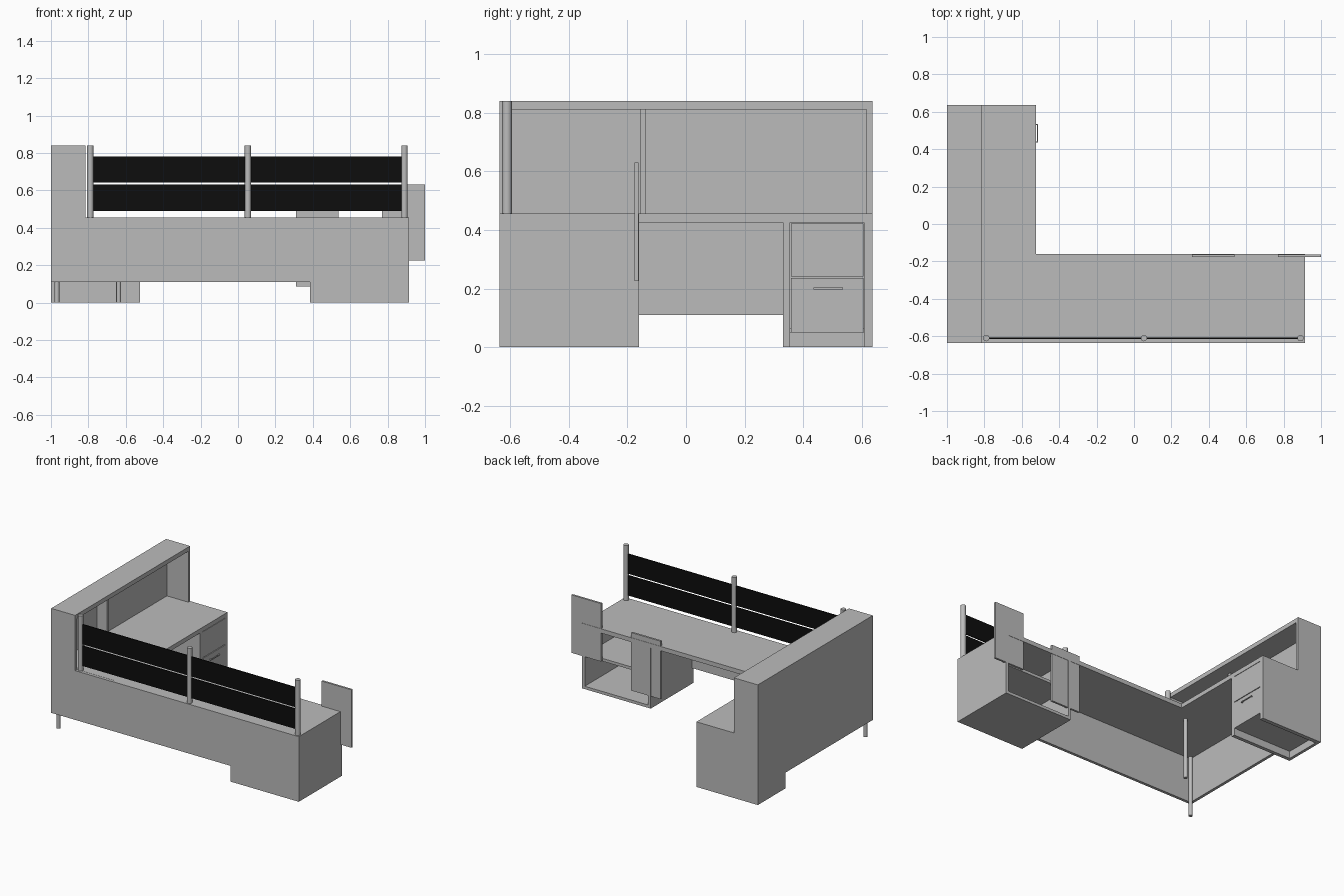
import bpy

cube = bpy.data.objects.get("Cube")
if cube:
    bpy.data.objects.remove(cube, do_unlink=True)


def material(name, rgb):
    m = bpy.data.materials.new(name)
    m.use_nodes = True
    colour = (*rgb, 1)
    m.diffuse_color = colour
    m.node_tree.nodes["Principled BSDF"].inputs["Base Color"].default_value = colour
    return m


GREY = material("light grey", (0.5, 0.5, 0.5))
BLACK = material("black", (0.004, 0.004, 0.004))


def box(name, x, y, z, mat=GREY):
    """Panel spanning the given (low, high) pairs."""
    bpy.ops.mesh.primitive_cube_add(size=1)
    o = bpy.context.object
    o.name = name
    for v in o.data.vertices:
        v.co = [lo if c < 0 else hi for c, (lo, hi) in zip(v.co, (x, y, z))]
    o.data.materials.append(mat)
    return o


def rod(name, x, y, z, radius):
    """Upright smooth cylinder between two heights."""
    bpy.ops.mesh.primitive_cylinder_add(vertices=24, radius=radius, depth=z[1] - z[0],
                                        location=(x, y, sum(z) / 2))
    o = bpy.context.object
    o.name = name
    o.data.materials.append(GREY)
    bpy.ops.object.shade_smooth_by_angle()


# Main dimensions
LEFT, RIGHT, FRONT, BACK = -1.0, 0.915, -0.635, 0.635
WING_X, RUN_Y, HUTCH_X = -0.525, -0.16, -0.815
UNDER, TOP, HIGH, SKIRT, T = 0.425, 0.455, 0.84, 0.11, 0.02

# L-shaped worktop
box("front_worktop", (WING_X, RIGHT), (FRONT, RUN_Y), (UNDER, TOP))
box("wing_worktop", (LEFT + T, WING_X), (FRONT + T, BACK - T), (UNDER, TOP))

# Outer panels
box("front_panel", (LEFT, RIGHT), (FRONT, FRONT + T), (SKIRT, TOP - 0.001))
box("wing_outer_panel", (LEFT, LEFT + T), (FRONT + T, BACK - T), (SKIRT, HIGH - 0.03))
box("wing_end_panel", (LEFT, WING_X), (BACK - T, BACK), (0, TOP))

# Open shelf unit above the wing
box("hutch_top", (LEFT, HUTCH_X), (FRONT, BACK), (HIGH - 0.03, HIGH))
for name, y in (("front", FRONT), ("back", BACK - T)):
    box("hutch_end_" + name, (LEFT, HUTCH_X), (y, y + T), (TOP - 0.001, HIGH - 0.03))
box("hutch_divider", (LEFT + T, -0.905), (-0.157, -0.137), (TOP, HIGH - 0.03))

# Drawer pedestal, open underneath
box("drawer_side", (LEFT, WING_X), (0.33, 0.355), (0, UNDER))
box("drawer_back", (LEFT, LEFT + T), (0.355, BACK - T), (0, SKIRT))
box("drawer_inner_side", (LEFT + T, WING_X), (0.607, BACK - T), (0, UNDER))
box("drawer_floor", (LEFT + T, -0.545), (0.355, 0.607), (0.05, 0.065))
for name, z in (("lower", (0.05, 0.236)), ("upper", (0.241, 0.422))):
    box(name + "_drawer_front", (-0.545, WING_X), (0.358, 0.605), z)
box("drawer_handle_bar", (-0.518, -0.512), (0.435, 0.535), (0.197, 0.203))
for y in (0.435, 0.529):
    box("drawer_handle_mount", (WING_X, -0.512), (y, y + 0.006), (0.197, 0.203))

# Cabinet pedestal, open toward the back
CAB = 0.385
box("cabinet_inner_side", (CAB, CAB + T), (FRONT + T, RUN_Y), (0, UNDER))
box("cabinet_outer_side", (RIGHT - T, RIGHT), (FRONT + T, RUN_Y), (0, UNDER))
box("cabinet_front", (CAB, RIGHT), (FRONT, FRONT + T), (0, SKIRT))
box("cabinet_floor", (CAB + T, RIGHT - T), (FRONT + T, RUN_Y), (0, T))
box("cabinet_shelf", (CAB + T, RIGHT - T), (FRONT + T, RUN_Y - 0.02), (0.22, 0.24))

# Detached cabinet doors
box("outer_door", (0.77, 1.0), (-0.176, -0.162), (0.225, 0.63))
box("inner_door", (0.31, 0.537), (-0.176, -0.162), (0.085, 0.49))

# Screen on the front worktop
SCREEN_Y = -0.61
POSTS = (-0.79, 0.053, 0.89)
for x in POSTS:
    rod("screen_post", x, SCREEN_Y, (TOP, HIGH), 0.017)
for name, z in (("lower", (0.49, 0.63)), ("upper", (0.642, 0.78))):
    box(name + "_screen", (POSTS[0], POSTS[-1]), (SCREEN_Y - 0.004, SCREEN_Y + 0.004), z, BLACK)

# Corner legs
for name, x, y in (("outer_leg", -0.968, -0.6), ("inner_leg", -0.638, -0.255)):
    rod(name, x, y, (0, UNDER), 0.013)
